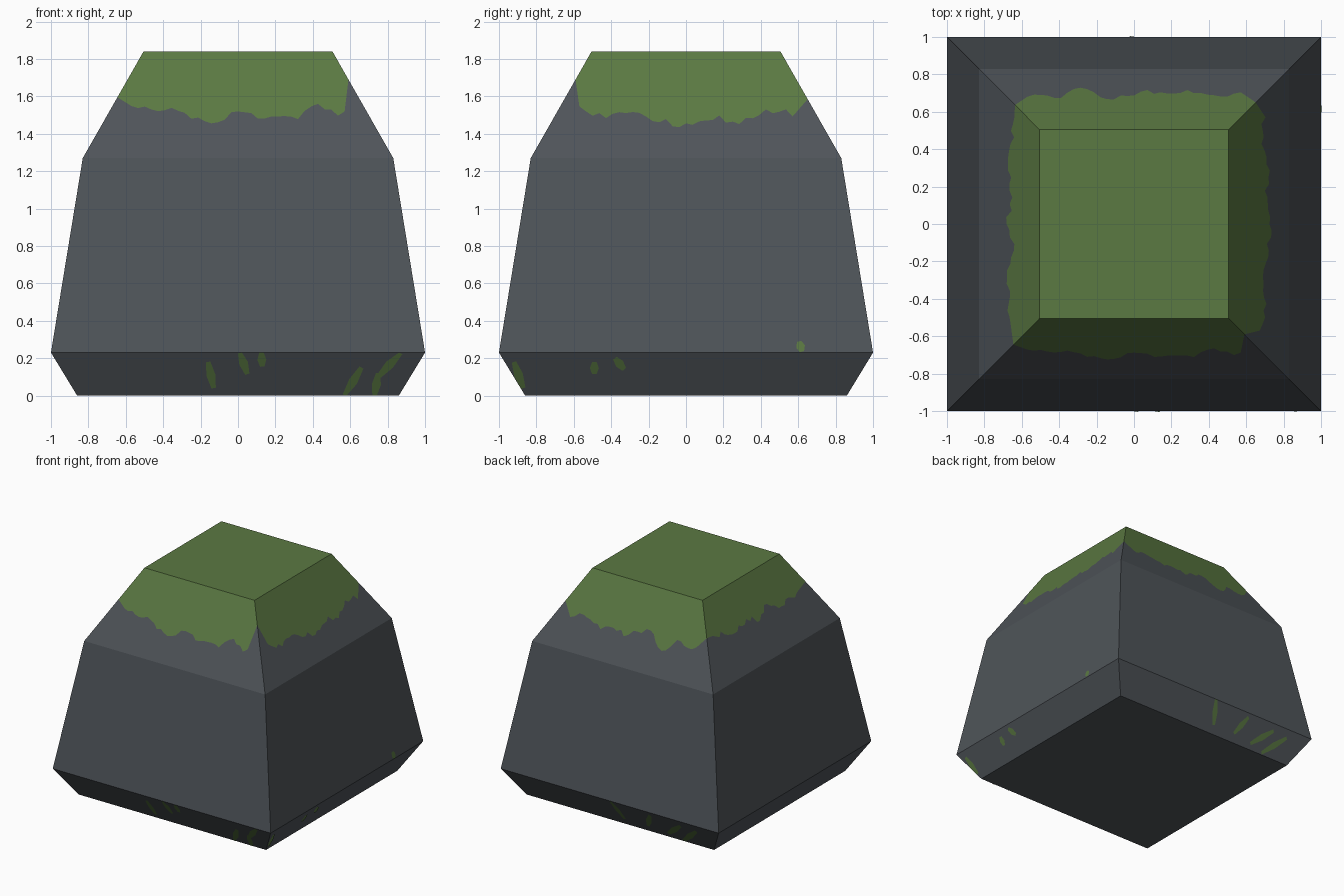
import bpy, bmesh, random
from mathutils import Vector, Matrix
from math import pi

if "Cube" in bpy.data.objects:
    bpy.data.objects.remove(bpy.data.objects["Cube"])

random.seed(4)

# Square cross-section profile: (height, half width)
PROFILE = [(0, 0.86), (0.23, 1.0), (1.27, 0.83), (1.84, 0.505)]

# Mean moss height at even steps along the front, right, back and left sides
MOSS_Z = [(1.56, 1.54, 1.50, 1.47, 1.505, 1.49, 1.475, 1.56, 1.50),
          (1.53, 1.48, 1.52, 1.47, 1.45, 1.48, 1.465, 1.52, 1.51),
          (1.51, 1.53, 1.49, 1.48, 1.50, 1.55, 1.45, 1.55, 1.52),
          (1.61, 1.57, 1.56, 1.585, 1.53, 1.60, 1.54, 1.55, 1.59)]
CORNER_Z = [1.595, 1.69, 1.585, 1.61]   # moss height on the ridges, from front left


def half_width(z):
    for (z0, w0), (z1, w1) in zip(PROFILE, PROFILE[1:]):
        if z <= z1:
            break
    return w0 + (w1 - w0) * (z - z0) / (z1 - z0)


def on_side(side, u, z, lift=0):
    """Point on side 0 front, 1 right, 2 back, 3 left."""
    return Matrix.Rotation(side * pi / 2, 3, 'Z') @ Vector((u, -half_width(z) - lift, z))


def ragged(side):
    """Moss edge from ridge to ridge, with small seeded drips."""
    za, zb = CORNER_Z[side], CORNER_Z[(side + 1) % 4]
    zs = MOSS_Z[side]
    line = [(-half_width(za), za)]
    for i in range(4 * len(zs) - 3):
        k, t = min(i // 4, len(zs) - 2), (i / 4) % 1
        if i == 4 * len(zs) - 4:
            t = 1
        z = zs[k] * (1 - t) + zs[k + 1] * t + random.uniform(-0.022, 0.022)
        line.append((-0.57 + 1.14 * i / (4 * len(zs) - 4), z))
    return line + [(half_width(zb), zb)]


def add_face(bm, points, mat=0):
    bm.faces.new([bm.verts.new(p) for p in points]).material_index = mat


def material(name, rgb):
    m = bpy.data.materials.new(name)
    m.diffuse_color = (*rgb, 1)
    m.use_nodes = True
    m.node_tree.nodes["Principled BSDF"].inputs["Base Color"].default_value = m.diffuse_color
    return m


stone = material("stone grey", (0.078, 0.089, 0.100))
moss = material("moss green", (0.105, 0.192, 0.055))


def make_object(name, bm):
    me = bpy.data.meshes.new(name)
    bm.to_mesh(me)
    bm.free()
    me.materials.append(stone)
    me.materials.append(moss)
    bpy.context.collection.objects.link(bpy.data.objects.new(name, me))


# Boulder: stone bands, upper slope split along the moss edge
bm = bmesh.new()
(zl, wl), (zt, wt) = PROFILE[2:]
for s in range(4):
    for (z0, w0), (z1, w1) in zip(PROFILE[:2], PROFILE[1:3]):
        add_face(bm, [on_side(s, u, z) for u, z in ((-w0, z0), (w0, z0), (w1, z1), (-w1, z1))])
    line = ragged(s)
    add_face(bm, [on_side(s, u, z) for u, z in [(-wl, zl), (wl, zl)] + line[::-1]])
    add_face(bm, [on_side(s, u, z) for u, z in line + [(wt, zt), (-wt, zt)]], 1)
for (z, w), mat, order in ((PROFILE[0], 0, -1), (PROFILE[-1], 1, 1)):
    add_face(bm, [on_side(s, -w, z) for s in range(4)][::order], mat)
bmesh.ops.remove_doubles(bm, verts=bm.verts, dist=0.0005)
bmesh.ops.triangulate(bm, faces=[f for f in bm.faces if len(f.verts) > 4])
make_object("boulder", bm)

# Moss streaks: (side, low u, low z, high u, high z)
STREAKS = [(0, -.13, .04, -.16, .18), (0, .05, .115, .01, .23), (0, .13, .155, .125, .23),
           (0, .57, 0, .66, .15), (0, .73, 0, .75, .12), (0, .75, .1, .87, .23),
           (1, -.87, .04, -.92, .18), (1, -.49, .115, -.49, .18), (1, -.33, .14, -.38, .2),
           (1, .62, .235, .605, .29), (2, .07, .06, .01, .23), (2, .28, .06, .36, .2),
           (2, .46, .04, .63, .18), (2, .59, .01, .77, .17)]
bm = bmesh.new()
for side, u0, z0, u1, z1 in STREAKS:
    a, b = Vector((u0, z0)), Vector((u1, z1))
    d = (b - a).normalized()
    n = Vector((d.y, -d.x)) * 0.024
    mid = (a + b) / 2
    lo, hi = (0, 0.23) if z0 < 0.23 else (0.23, 1.27)
    outline = [a + n / 2, mid + n, b + n / 2, b - n / 2, mid - n, a - n / 2]
    add_face(bm, [on_side(side, u, min(max(z, lo), hi), 0.004) for u, z in outline], 1)
make_object("moss_streaks", bm)
